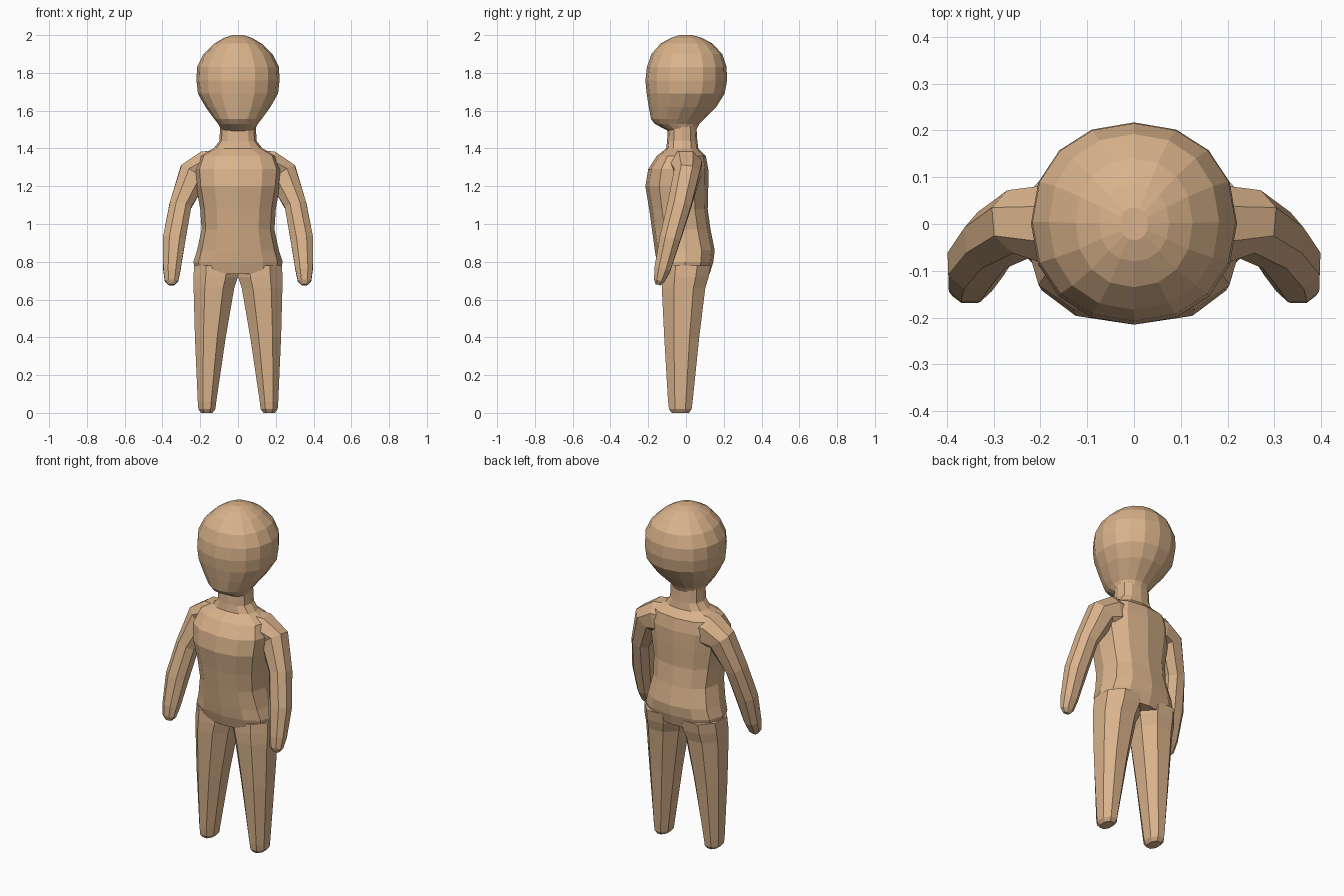
import bpy, bmesh
from math import sin, cos, pi
from mathutils import Vector

if "Cube" in bpy.data.objects:
    bpy.data.objects.remove(bpy.data.objects["Cube"])

skin = bpy.data.materials.new("skin")
skin.diffuse_color = (0.70, 0.45, 0.26, 1)
skin.use_nodes = True
skin.node_tree.nodes["Principled BSDF"].inputs["Base Color"].default_value = skin.diffuse_color


def unit_section(n, power, half_step):
    """Rounded n-gon that exactly fills the -1..1 square."""
    pts = []
    for i in range(n):
        a = 2 * pi * (i + (0.5 if half_step else 0)) / n
        c, s = cos(a), sin(a)
        f = lambda v: (1 if v >= 0 else -1) * abs(v) ** (2 / power)
        pts.append((f(c), f(s)))
    mx = max(abs(p[0]) for p in pts)
    my = max(abs(p[1]) for p in pts)
    return [(x / mx, y / my) for x, y in pts]


def loft(name, rings, n, power=2.0, half_step=False, mirror=False):
    """Skin a list of (centre, u, v) sections and close both ends."""
    bm = bmesh.new()
    shape = unit_section(n, power, half_step)
    loops = [[bm.verts.new(c + u * a + v * b) for a, b in shape] for c, u, v in rings]
    for lo, hi in zip(loops, loops[1:]):
        for i in range(n):
            j = (i + 1) % n
            bm.faces.new((lo[i], lo[j], hi[j], hi[i]))
    bm.faces.new(loops[0][::-1])
    bm.faces.new(loops[-1])
    bmesh.ops.recalc_face_normals(bm, faces=bm.faces)
    me = bpy.data.meshes.new(name)
    bm.to_mesh(me)
    bm.free()
    me.materials.append(skin)
    ob = bpy.data.objects.new(name, me)
    bpy.context.collection.objects.link(ob)
    if mirror:
        ob.modifiers.new("mirror", 'MIRROR').use_mirror_merge = False
    return ob


def level(z, x0, x1, y0, y1):
    """Horizontal section from its x and y limits."""
    return (Vector(((x0 + x1) / 2, (y0 + y1) / 2, z)),
            Vector(((x1 - x0) / 2, 0, 0)), Vector((0, (y1 - y0) / 2, 0)))


def along(path):
    """Sections square to a path of (x, y, z, half_width, half_depth)."""
    pts = [Vector(p[:3]) for p in path]
    out = []
    for i, p in enumerate(path):
        d = (pts[min(i + 1, len(pts) - 1)] - pts[max(i - 1, 0)]).normalized()
        v = Vector((0, 1, 0))
        v = (v - d * v.dot(d)).normalized()
        out.append((pts[i], v.cross(d) * p[3], v * p[4]))
    return out


# Head: egg with a forward chin (z, half width, front, back)
head = [(1.49, .085, -.09, .05), (1.53, .105, -.165, .07), (1.555, .125, -.185, .095),
        (1.62, .172, -.197, .160), (1.69, .212, -.208, .205), (1.76, .22, -.215, .217),
        (1.83, .217, -.207, .215), (1.90, .182, -.183, .192), (1.955, .125, -.135, .14),
        (1.985, .075, -.08, .085), (2.0, .03, -.035, .035)]
loft("head", [level(z, -w, w, f, b) for z, w, f, b in head], 16, 2.15)

# Torso with neck
torso = [(.735, .225, -.135, .125), (.80, .236, -.155, .145), (.86, .217, -.165, .152),
         (.97, .193, -.18, .13), (1.08, .20, -.195, .115), (1.2, .222, -.215, .118),
         (1.29, .23, -.20, .118), (1.36, .205, -.155, .105), (1.40, .13, -.105, .065),
         (1.44, .098, -.10, .06), (1.52, .095, -.095, .055)]
loft("torso_and_neck", [level(z, -w, w, f, b) for z, w, f, b in torso], 12, 2.4)

# Legs: tapering, rounded at the foot
legs = [(.78, .0, .232, -.125, .13), (.72, .0, .236, -.128, .12), (.66, .02, .235, -.128, .102),
        (.4, .065, .228, -.115, .07), (.06, .115, .213, -.095, .035),
        (.02, .12, .21, -.09, .03), (0, .135, .195, -.075, .015)]
loft("legs", [level(*r) for r in legs], 8, 2.2, True, True)

# Arms: hang from the shoulder and swing forward to a mitten end
arms = [(.10, -.01, 1.29, .10, .09), (.175, .0, 1.29, .095, .085), (.235, .005, 1.265, .08, .068),
        (.305, -.035, 1.10, .058, .062), (.338, -.085, .92, .06, .055),
        (.35, -.125, .76, .046, .043), (.352, -.142, .70, .036, .028),
        (.352, -.147, .678, .018, .014)]
loft("arms", along(arms), 8, 2.2, True, True)
